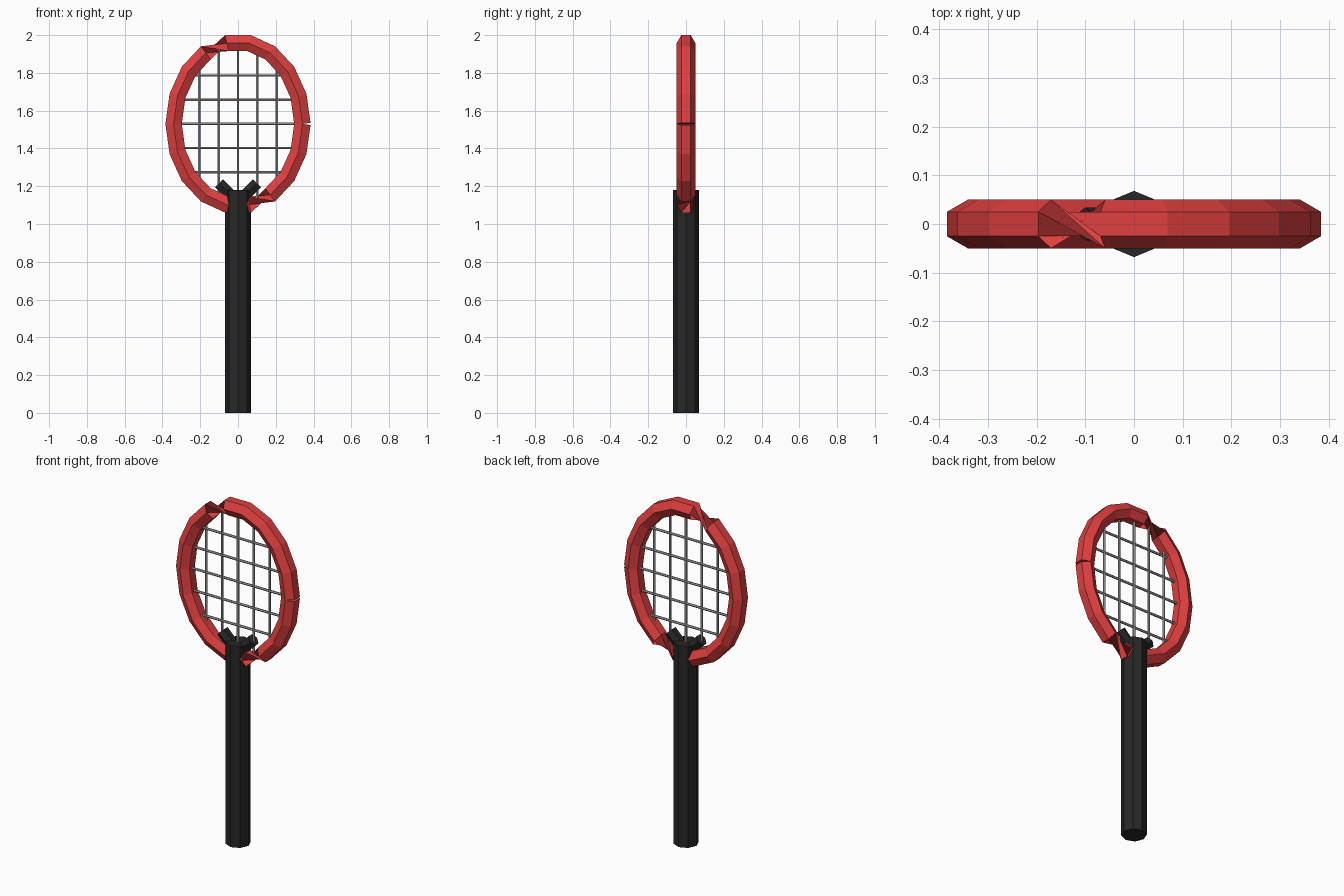
import bpy
from math import sin, cos, pi, sqrt, radians
from mathutils import Vector

if "Cube" in bpy.data.objects:
    bpy.data.objects.remove(bpy.data.objects["Cube"])

A, B, CZ = 0.341, 0.434, 1.53   # centre-line ellipse of the head


def material(name, rgb):
    m = bpy.data.materials.new(name)
    m.diffuse_color = (*rgb, 1)
    m.use_nodes = True
    m.node_tree.nodes["Principled BSDF"].inputs["Base Color"].default_value = m.diffuse_color
    return m


red = material("red_paint", (0.75, 0.05, 0.05))
black = material("black_rubber", (0.02, 0.02, 0.02))
grey = material("grey_string", (0.4, 0.4, 0.4))


def tube(name, pts, r, sides, mat):
    """Capped open tube along points; the frame switches axis on flat runs."""
    pts = [Vector(p) for p in pts]
    verts, faces = [], []
    n = len(pts)
    for i, p in enumerate(pts):
        t = (pts[min(i + 1, n - 1)] - pts[max(i - 1, 0)]).normalized()
        up = Vector((1, 0, 0)) if abs(t.x) < 0.9 else Vector((0, 0, 1))
        u = t.cross(up).normalized()
        v = t.cross(u)
        for k in range(sides):
            a = 2 * pi * k / sides
            verts.append(p + r * (cos(a) * u + sin(a) * v))
    for i in range(n - 1):
        for k in range(sides):
            j = (k + 1) % sides
            b, c = i * sides, (i + 1) * sides
            faces.append((b + k, b + j, c + j, c + k))
    faces.append(tuple(reversed(range(sides))))
    faces.append(tuple(range((n - 1) * sides, n * sides)))
    me = bpy.data.meshes.new(name)
    me.from_pydata([tuple(v) for v in verts], [], faces)
    me.materials.append(mat)
    ob = bpy.data.objects.new(name, me)
    bpy.context.collection.objects.link(ob)
    return ob


# Head frame: open hexagonal tube whose ends meet at the right side
tube("head_frame",
     [(A * cos(radians(20 * i)), 0, CZ + B * sin(radians(20 * i))) for i in range(19)],
     0.05, 6, red)

# Octagonal handle
tube("handle", [(0, 0, 0), (0, 0, 1.18)], 0.068, 8, black)

# Short throat struts
for side, s in (("left", -1), ("right", 1)):
    tube("throat_" + side, [(0, 0, 1.115), (s * 0.1, 0, 1.215)], 0.034, 6, black)

# Strings, clipped to the ellipse
for i in range(-2, 3):
    x = i * 0.1025
    h = B * sqrt(1 - (x / A) ** 2) * 0.98
    tube(f"main_string_{i + 3}", [(x, 0, CZ - h), (x, 0, CZ + h)], 0.007, 6, grey)
    z = i * 0.128
    w = A * sqrt(1 - (z / B) ** 2) * 0.98
    tube(f"cross_string_{i + 3}", [(-w, 0, CZ + z), (w, 0, CZ + z)], 0.007, 6, grey)
